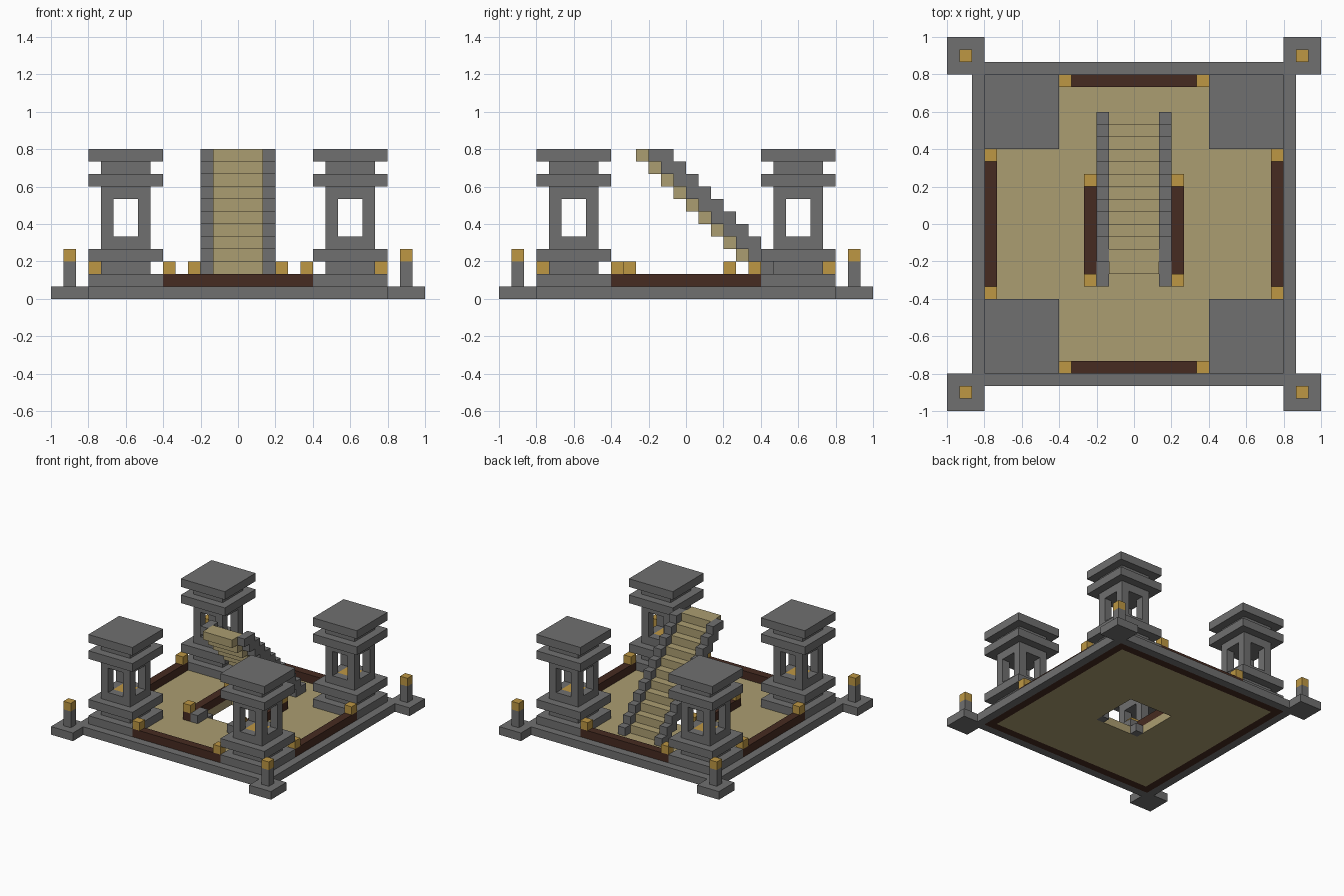
import bpy
import bmesh

U = 1 / 15  # one building block

if "Cube" in bpy.data.objects:
    bpy.data.objects.remove(bpy.data.objects["Cube"], do_unlink=True)


def material(name, rgb):
    mat = bpy.data.materials.new(name)
    mat.use_nodes = True
    mat.diffuse_color = (*rgb, 1)
    mat.node_tree.nodes["Principled BSDF"].inputs["Base Color"].default_value = (*rgb, 1)
    return mat


STONE = material("grey stone", (0.16, 0.16, 0.16))
SAND = material("sandy floor", (0.41, 0.34, 0.165))
WOOD = material("dark wood", (0.062, 0.024, 0.015))
GOLD = material("gold lamp", (0.51, 0.31, 0.057))


def finish(name, bm, mat):
    bmesh.ops.recalc_face_normals(bm, faces=bm.faces)
    bmesh.ops.scale(bm, vec=(U, U, U), verts=bm.verts)
    mesh = bpy.data.meshes.new(name)
    bm.to_mesh(mesh)
    bm.free()
    mesh.materials.append(mat)
    obj = bpy.data.objects.new(name, mesh)
    bpy.context.collection.objects.link(obj)
    return obj


def box(name, x, y, z, mat):
    """Box between pairs of limits, in blocks."""
    bm = bmesh.new()
    bmesh.ops.create_cube(bm, size=1)
    for v in bm.verts:
        v.co = [lim[0] if c < 0 else lim[1] for c, lim in zip(v.co, (x, y, z))]
    return finish(name, bm, mat)


def frame(name, outer, inner, z, mat):
    """Rectangular slab with a rectangular hole; rectangles are (x0, x1, y0, y1)."""
    bm = bmesh.new()

    def loop(r, h):
        return [bm.verts.new((r[i], r[j], h)) for i, j in ((0, 2), (1, 2), (1, 3), (0, 3))]

    loops = [loop(outer, z[0]), loop(outer, z[1]), loop(inner, z[1]), loop(inner, z[0])]
    for a, b in zip(loops, loops[1:] + loops[:1]):
        for i in range(4):
            k = (i + 1) % 4
            bm.faces.new((a[i], a[k], b[k], b[i]))
    return finish(name, bm, mat)


def span(sign, a, b):
    return sorted((sign * a, sign * b))


# Floor with stairwell opening and its wooden border
frame("floor", (-11, 11, -11, 11), (-3, 3, -3, 3), (0, 1), SAND)
frame("floor_border", (-12, 12, -12, 12), (-11, 11, -11, 11), (0, 1), WOOD)

for s in (-1, 1):
    # Stone kerbs and raised wooden edging on all four sides
    box("side_kerb", span(s, 12, 13), (-12, 12), (0, 1), STONE)
    box("end_kerb", (-12, 12), span(s, 12, 13), (0, 1), STONE)
    box("side_edging", span(s, 11, 12), (-6, 6), (1, 2), WOOD)
    box("end_edging", (-6, 6), span(s, 11, 12), (1, 2), WOOD)
    for t in (-1, 1):
        box("side_lamp", span(s, 11, 12), span(t, 5, 6), (2, 3), GOLD)
        box("end_lamp", span(t, 5, 6), span(s, 11, 12), (2, 3), GOLD)

    # Stairwell edging, its lamps and the tops of the lower stringers
    box("stairwell_edging", span(s, 3, 4), (-5, 4), (1, 2), WOOD)
    for y in (-5, 3):
        box("stairwell_lamp", span(s, 3, 4), (y, y + 1), (2, 3), GOLD)
    box("lower_stringer_top", span(s, 2, 3), (-5, -3), (1, 2), STONE)
    box("lower_stringer_end", span(s, 2, 3), (-3, -2), (0, 1), STONE)

# Staircase rising towards the front
for k in range(1, 12):
    box("stair_tread", (-2, 2), (7 - k, 9 - k), (k, k + 1), SAND)
    for s in (-1, 1):
        box("stair_stringer", span(s, 2, 3), (8 - k, 10 - k), (k, k + 1), STONE)

# Corner towers and lamp posts
for sx in (-1, 1):
    for sy in (-1, 1):
        def corner_box(name, a, b, z, mat):
            box(name, span(sx, a, b), span(sy, a, b), z, mat)

        for z in (1, 3, 9, 11):
            corner_box("tower_wide_tier", 6, 12, (z, z + 1), STONE)
        for z in (2, 8, 10):
            corner_box("tower_narrow_tier", 7, 11, (z, z + 1), STONE)
        frame("tower_sill", (*span(sx, 7, 11), *span(sy, 7, 11)),
              (*span(sx, 8, 10), *span(sy, 8, 10)), (4, 5), STONE)
        corner_box("tower_lamp", 8, 10, (4, 5), GOLD)
        for px in (7, 10):
            for py in (7, 10):
                box("tower_pillar", span(sx, px, px + 1), span(sy, py, py + 1), (5, 8), STONE)

        corner_box("corner_pad", 12, 15, (0, 1), STONE)
        corner_box("lamp_post", 13, 14, (1, 3), STONE)
        corner_box("post_lamp", 13, 14, (3, 4), GOLD)
